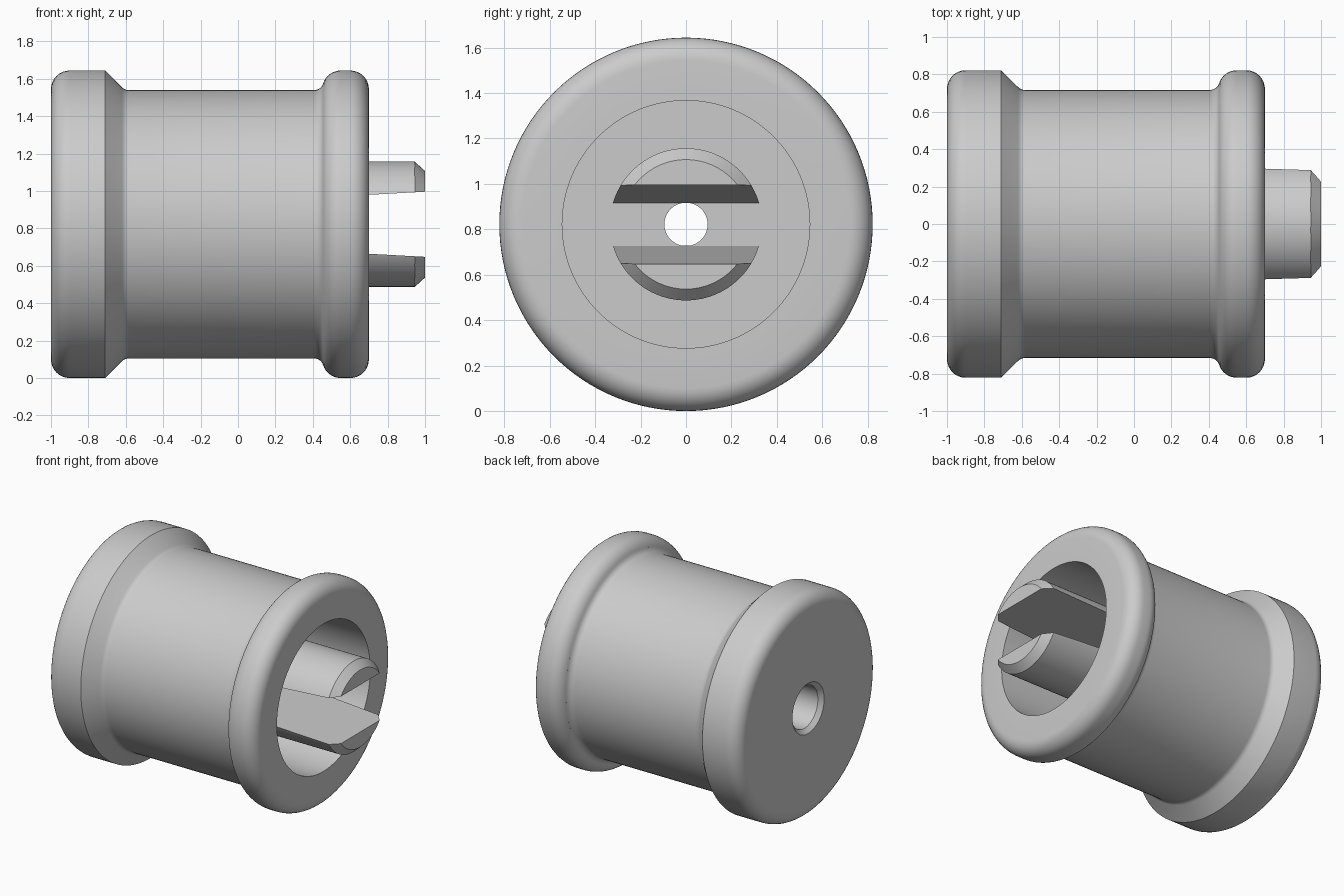
import bpy, bmesh, math
from mathutils import Vector

cube = bpy.data.objects.get("Cube")
if cube:
    bpy.data.objects.remove(cube, do_unlink=True)

AXIS_Z = 0.822   # height of the spool axis
FLOOR_X = -0.45  # bottom of the bore

grey = bpy.data.materials.new("plain grey")
grey.use_nodes = True
grey.diffuse_color = (0.6, 0.6, 0.6, 1)
grey.node_tree.nodes["Principled BSDF"].inputs["Base Color"].default_value = (0.6, 0.6, 0.6, 1)


def arc(cx, cr, radius, start, end, steps=8):
    """Points of an arc in the (x, radius) profile plane, angles in degrees."""
    angles = [math.radians(start + (end - start) * i / steps) for i in range(steps + 1)]
    return [(cx + radius * math.cos(a), cr + radius * math.sin(a)) for a in angles]


def lathe(profile, closed, segments=128):
    """Turn a profile around the x axis."""
    bm = bmesh.new()
    verts = [bm.verts.new((x, 0, r)) for x, r in profile]
    pairs = list(zip(verts, verts[1:]))
    if closed:
        pairs.append((verts[-1], verts[0]))
    edges = [bm.edges.new(p) for p in pairs]
    bmesh.ops.spin(bm, geom=verts + edges, cent=(0, 0, 0), axis=(1, 0, 0),
                   angle=math.tau, steps=segments, use_merge=True)
    bmesh.ops.remove_doubles(bm, verts=bm.verts, dist=1e-5)
    return bm


def finish(bm, name):
    bmesh.ops.recalc_face_normals(bm, faces=bm.faces)
    mesh = bpy.data.meshes.new(name)
    bm.to_mesh(mesh)
    bm.free()
    mesh.materials.append(grey)
    obj = bpy.data.objects.new(name, mesh)
    obj.location.z = AXIS_Z
    bpy.context.collection.objects.link(obj)
    bpy.ops.object.select_all(action='DESELECT')
    obj.select_set(True)
    bpy.context.view_layer.objects.active = obj
    bpy.ops.object.shade_smooth_by_angle(angle=math.radians(30))


# Spool: outer flanges, open bore, and stepped hole through the closed end
profile = arc(-0.9, 0.722, 0.1, 180, 90)
profile += [(-0.71, 0.822)]
profile += arc(-0.584, 0.767, 0.05, 225, 270, 5)
profile += arc(0.407, 0.767, 0.05, 270, 342.5, 6)
profile += arc(0.55, 0.722, 0.1, 162.5, 90)
profile += arc(0.6, 0.722, 0.1, 90, 0)
profile += [(0.7, 0.545), (FLOOR_X, 0.545), (FLOOR_X, 0.095), (-0.65, 0.095),
            (-0.65, 0.155), (-0.97, 0.155), (-1.0, 0.185)]
finish(lathe(profile, True), "spool_body")

# Prongs: a chamfered rod split by a slot that widens towards the tip
SLOPE = 0.0545
for name, side in (("upper_prong", 1), ("lower_prong", -1)):
    bm = lathe([(FLOOR_X - 0.02, 0), (FLOOR_X - 0.02, 0.335), (0.945, 0.335),
                (1.0, 0.285), (1.0, 0)], False)
    normal = Vector((-SLOPE, 0, side)).normalized()
    geom = bm.verts[:] + bm.edges[:] + bm.faces[:]
    cut = bmesh.ops.bisect_plane(bm, geom=geom, plane_co=(FLOOR_X, 0, side * 0.095),
                                 plane_no=normal, clear_inner=True)
    rim = [e for e in cut["geom_cut"] if isinstance(e, bmesh.types.BMEdge)]
    bmesh.ops.holes_fill(bm, edges=rim, sides=0)
    finish(bm, name)
